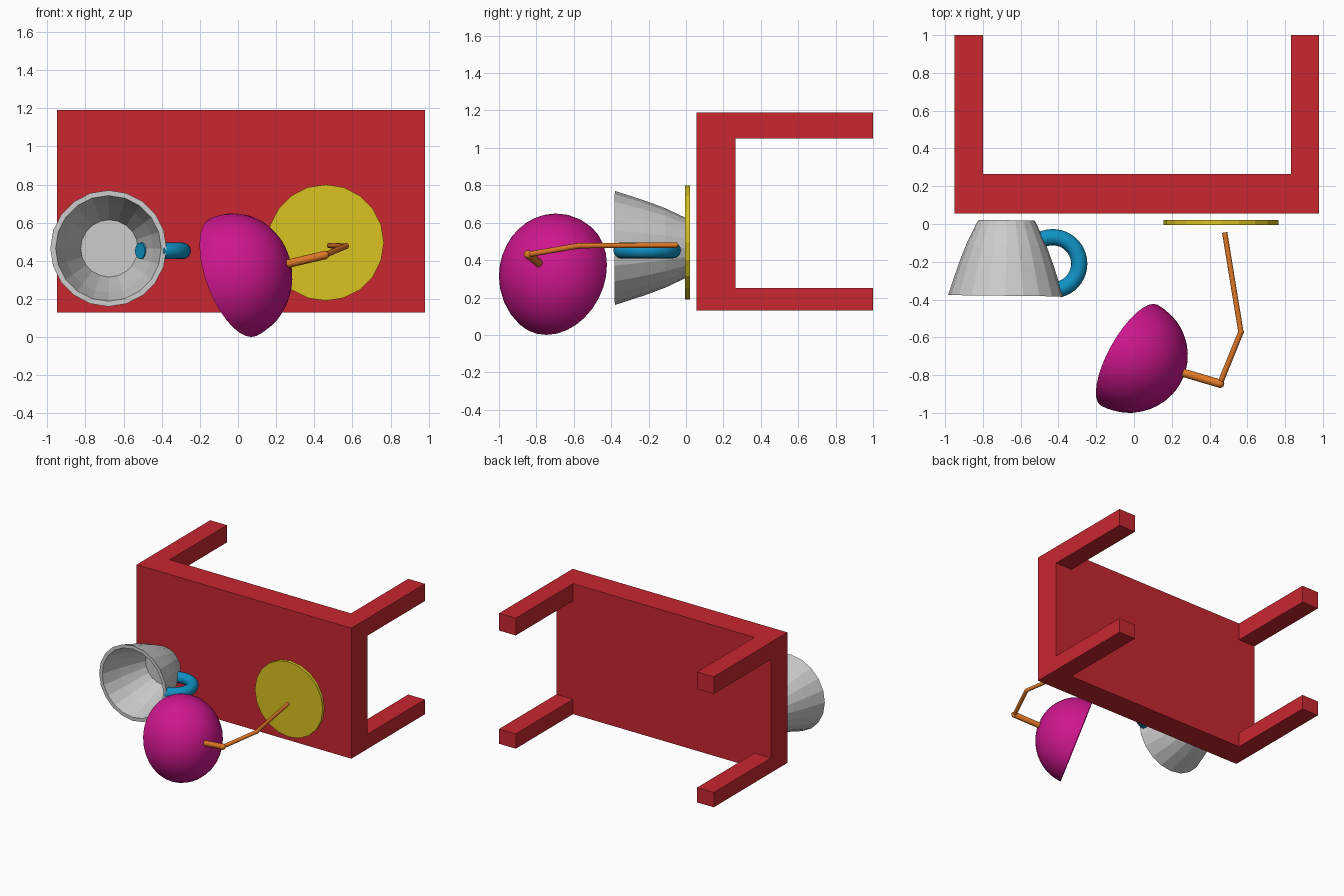
import bpy, bmesh
from math import sin, cos, pi, radians
from mathutils import Vector, Matrix

if "Cube" in bpy.data.objects:
    bpy.data.objects.remove(bpy.data.objects["Cube"])


def material(name, rgb):
    m = bpy.data.materials.new(name)
    m.diffuse_color = (*rgb, 1)
    m.use_nodes = True
    m.node_tree.nodes["Principled BSDF"].inputs["Base Color"].default_value = m.diffuse_color
    return m


RED = material("red", (0.58, 0.02, 0.03))
YELLOW = material("yellow", (0.70, 0.54, 0.015))
PINK = material("pink", (0.62, 0.008, 0.27))
ORANGE = material("orange", (0.75, 0.19, 0.02))
BLUE = material("blue", (0.005, 0.29, 0.56))


def finish(name, bm, mat=None, smooth=False):
    bmesh.ops.recalc_face_normals(bm, faces=bm.faces)
    me = bpy.data.meshes.new(name)
    bm.to_mesh(me)
    bm.free()
    ob = bpy.data.objects.new(name, me)
    bpy.context.collection.objects.link(ob)
    if mat:
        me.materials.append(mat)
    if smooth:
        bpy.ops.object.select_all(action='DESELECT')
        ob.select_set(True)
        bpy.context.view_layer.objects.active = ob
        bpy.ops.object.shade_smooth_by_angle(angle=radians(35))
    return ob


def add_box(bm, lo, hi):
    lo, hi = Vector(lo), Vector(hi)
    mat = Matrix.Translation((lo + hi) / 2) @ Matrix.Diagonal((*(hi - lo), 1))
    bmesh.ops.create_cube(bm, size=1, matrix=mat)


def lathe(profile, n):
    """Turn (radius, height) points around local z; radius 0 makes a pole."""
    bm = bmesh.new()
    verts = [bm.verts.new((r, 0, h)) for r, h in profile]
    edges = [bm.edges.new(p) for p in zip(verts, verts[1:])]
    bmesh.ops.spin(bm, geom=verts + edges, cent=(0, 0, 0), axis=(0, 0, 1),
                   angle=2 * pi, steps=n, use_merge=False)
    bmesh.ops.remove_doubles(bm, verts=bm.verts, dist=1e-5)
    return bm


def rod(name, a, b, r, mat):
    a, b = Vector(a), Vector(b)
    d = b - a
    bm = bmesh.new()
    bmesh.ops.create_cone(bm, cap_ends=True, segments=16, radius1=r, radius2=r, depth=d.length,
                          matrix=Matrix.Translation((a + b) / 2) @ d.to_track_quat('Z', 'Y').to_matrix().to_4x4())
    return finish(name, bm, mat, True)


# Table lying on its side: top slab and four legs
bm = bmesh.new()
add_box(bm, (-0.95, 0.055, 0.13), (0.98, 0.265, 1.19))
finish("table_top", bm, RED)
for side, x0, x1 in (("left", -0.95, -0.80), ("right", 0.83, 0.98)):
    for level, z0, z1 in (("lower", 0.13, 0.25), ("upper", 1.05, 1.19)):
        bm = bmesh.new()
        add_box(bm, (x0, 0.265, z0), (x1, 1.0, z1))
        finish(f"table_leg_{level}_{side}", bm, RED)

# Hollow cup, open towards the front
cup = [(0, -0.02), (0.148, -0.02), (0.16, 0.0), (0.212, 0.11), (0.253, 0.22), (0.305, 0.38),
       (0.277, 0.38), (0.232, 0.22), (0.19, 0.11), (0.15, 0.01), (0, 0.01)]
ob = finish("cup", lathe(cup, 20))
ob.matrix_world = Matrix.Translation((-0.675, 0, 0.465)) @ Matrix.Rotation(-0.012, 4, 'Z') @ Matrix.Rotation(pi / 2, 4, 'X')

# Cup handle: open ring swept from a round section
bm = bmesh.new()
rings = []
for i in range(25):
    t = radians(-77 + 204 * i / 24)
    ring = []
    for j in range(16):
        p = 2 * pi * j / 16
        r = 0.14 + 0.043 * cos(p)
        ring.append(bm.verts.new((-0.43 + r * cos(t), -0.21 + r * sin(t), 0.452 + 0.043 * sin(p))))
    rings.append(ring)
for a, b in zip(rings, rings[1:]):
    for j in range(16):
        k = (j + 1) % 16
        bm.faces.new((a[j], a[k], b[k], b[j]))
bm.faces.new(rings[0])
bm.faces.new(rings[-1])
finish("cup_handle", bm, BLUE, True)

# Lamp base disc
ob = finish("lamp_base", lathe([(0, -0.0125), (0.305, -0.0125), (0.305, 0.0125), (0, 0.0125)], 20), YELLOW)
ob.matrix_world = Matrix.Translation((0.46, 0.008, 0.495)) @ Matrix.Rotation(pi / 2, 4, 'X')

# Lamp arm
foot, elbow, wrist, neck = (0.48, -0.045, 0.48), (0.566, -0.572, 0.477), (0.455, -0.845, 0.43), (0.20, -0.77, 0.37)
rod("lamp_lower_arm", foot, elbow, 0.014, ORANGE)
rod("lamp_upper_arm", elbow, wrist, 0.015, ORANGE)
rod("lamp_neck", wrist, neck, 0.022, ORANGE)
for name, p, r in (("lamp_elbow", elbow, 0.016), ("lamp_wrist", wrist, 0.023)):
    bm = bmesh.new()
    bmesh.ops.create_uvsphere(bm, u_segments=16, v_segments=8, radius=r, matrix=Matrix.Translation(p))
    finish(name, bm, ORANGE, True)

# Lamp shade: thin half dome, open towards the cup
N = 12
arc = [(sin(pi / 2 * i / N), cos(pi / 2 * i / N)) for i in range(N + 1)]
shell = arc + [(0.97 * r, 0.97 * h) for r, h in reversed(arc)]
shell[0], shell[-1] = (0, 1), (0, 0.97)
bm = lathe(shell, 32)
tilt = Vector((0.82, -0.45, 0.35)).to_track_quat('Z', 'Y').to_matrix().to_4x4()
bm.transform(Matrix.Translation((-0.025, -0.695, 0.314)) @ Matrix.Diagonal((0.31, 0.305, 0.335, 1)) @ tilt)
finish("lamp_shade", bm, PINK, True)
